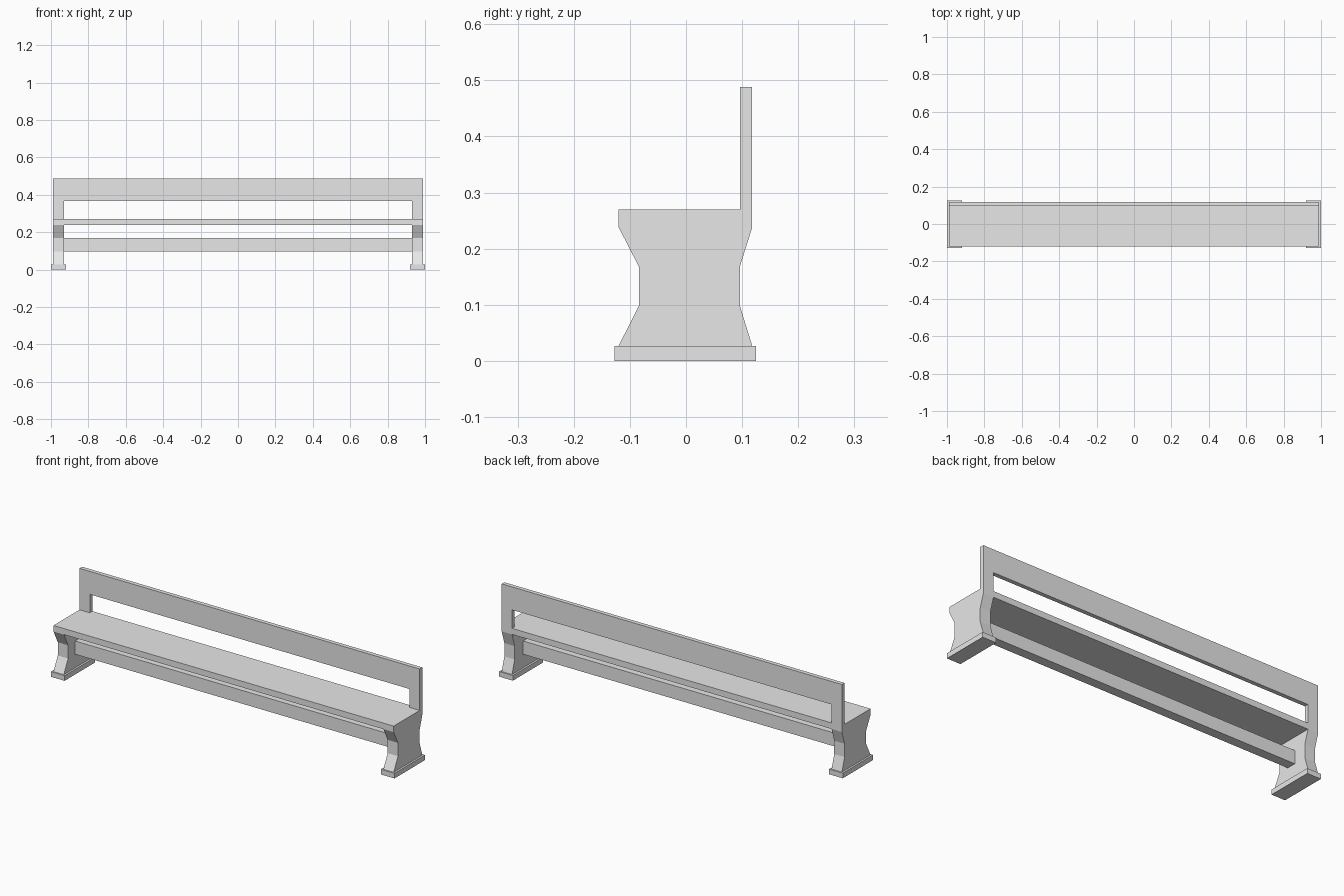
import bpy
import bmesh
from mathutils import Vector

default = bpy.data.objects.get("Cube")
if default:
    bpy.data.objects.remove(default, do_unlink=True)

# Single pale grey finish
grey = bpy.data.materials.new("pale_grey")
grey.use_nodes = True
colour = (0.8, 0.8, 0.8, 1)
grey.diffuse_color = colour
grey.node_tree.nodes["Principled BSDF"].inputs["Base Color"].default_value = colour


def extrude_profile(name, points, offset):
    """Close a 3D outline into a face and extrude it by offset."""
    bm = bmesh.new()
    face = bm.faces.new([bm.verts.new(p) for p in points])
    result = bmesh.ops.extrude_face_region(bm, geom=[face])
    moved = [g for g in result["geom"] if isinstance(g, bmesh.types.BMVert)]
    bmesh.ops.translate(bm, verts=moved, vec=Vector(offset))
    bmesh.ops.recalc_face_normals(bm, faces=bm.faces)
    mesh = bpy.data.meshes.new(name)
    bm.to_mesh(mesh)
    bm.free()
    mesh.materials.append(grey)
    obj = bpy.data.objects.new(name, mesh)
    bpy.context.collection.objects.link(obj)
    return obj


def box(name, x, y, z):
    """Box spanning the given (min, max) ranges."""
    base = [(x[0], y[0], z[0]), (x[1], y[0], z[0]),
            (x[1], y[1], z[0]), (x[0], y[1], z[0])]
    return extrude_profile(name, base, (0, 0, z[1] - z[0]))


OUTER, INNER = 0.99, 0.93            # support faces along x
FRONT, BACK = -0.12, 0.118           # seat edges along y
FOOT_TOP, SEAT_BOTTOM, SEAT_TOP = 0.027, 0.238, 0.27
RAIL_BOTTOM, TOP = 0.367, 0.488

# Waisted end supports on flat feet
waist = [(FRONT, FOOT_TOP), (-0.084, 0.098), (-0.084, 0.168), (FRONT, SEAT_BOTTOM),
         (BACK, SEAT_BOTTOM), (0.096, 0.168), (0.096, 0.098), (BACK, FOOT_TOP)]
for side, s in (("left", 1), ("right", -1)):
    extrude_profile(side + "_support", [(s * INNER, y, z) for y, z in waist],
                    (s * (OUTER - INNER), 0, 0))
    box(side + "_foot", sorted((s * 0.92, s * 1.0)), (-0.127, 0.125), (0, FOOT_TOP))

# Seat board and the stretcher joining the supports
box("seat", (-OUTER, OUTER), (FRONT, BACK), (SEAT_BOTTOM, SEAT_TOP))
box("stretcher", (-INNER, INNER), (-0.025, 0.025), (0.098, 0.168))

# Backrest: two posts and a wide top rail as one outline
frame = [(-OUTER, SEAT_TOP), (-OUTER, TOP), (OUTER, TOP), (OUTER, SEAT_TOP),
         (INNER, SEAT_TOP), (INNER, RAIL_BOTTOM), (-INNER, RAIL_BOTTOM), (-INNER, SEAT_TOP)]
extrude_profile("backrest", [(x, 0.096, z) for x, z in frame], (0, BACK - 0.096, 0))
